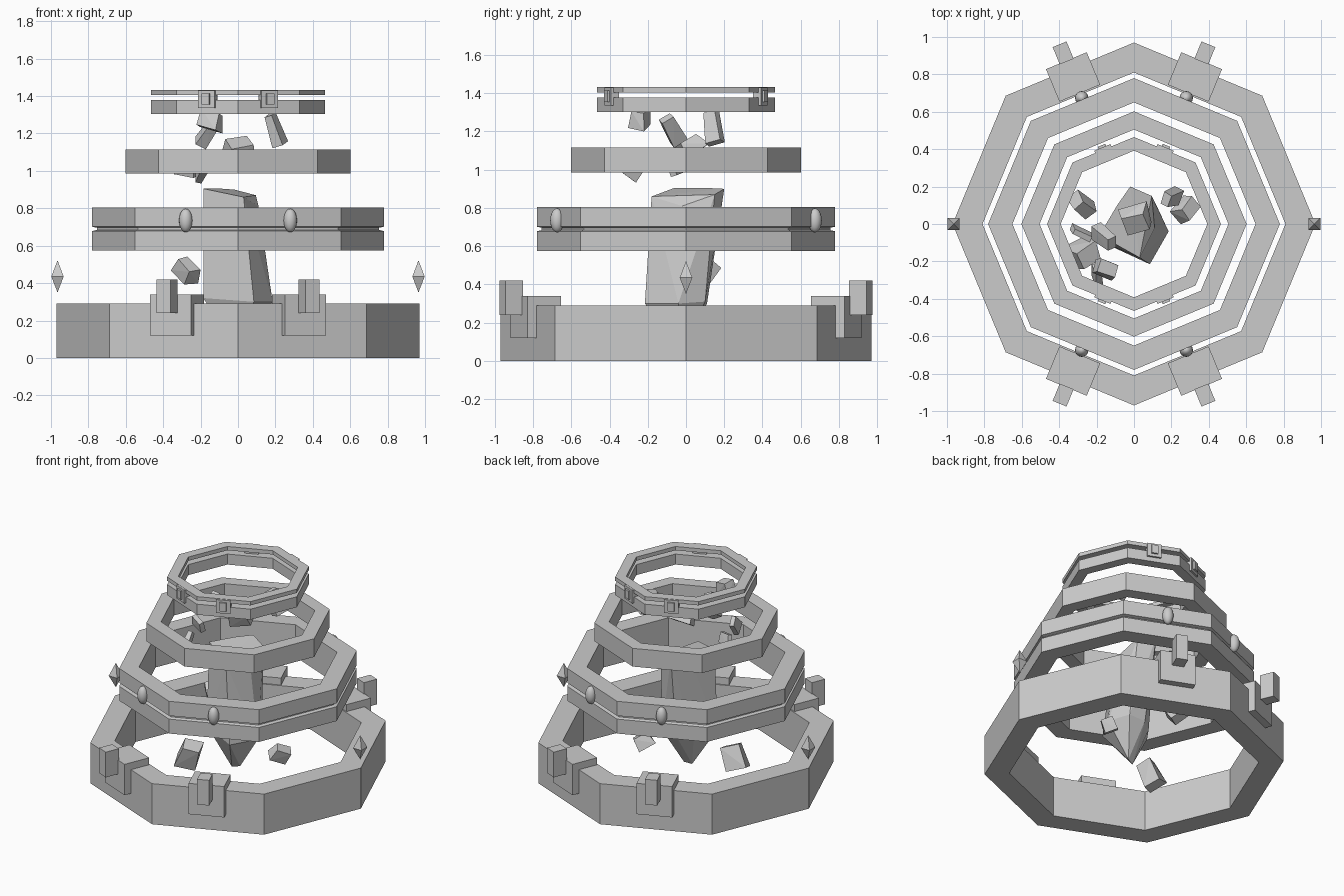
import bpy, bmesh, math, random
from mathutils import Vector, Matrix, Euler

if "Cube" in bpy.data.objects:
    bpy.data.objects.remove(bpy.data.objects["Cube"])

random.seed(4)
FACES = [math.radians(a) for a in (67.5, 112.5, 247.5, 292.5)]


def finish(name, bm):
    bmesh.ops.recalc_face_normals(bm, faces=bm.faces[:])
    me = bpy.data.meshes.new(name)
    bm.to_mesh(me)
    bm.free()
    ob = bpy.data.objects.new(name, me)
    bpy.context.collection.objects.link(ob)
    return ob


def ring(name, profile, sides=8):
    """Revolve a closed (radius, z) profile into an octagonal ring."""
    bm = bmesh.new()
    loops = []
    for i in range(sides):
        a = 2 * math.pi * i / sides
        loops.append([bm.verts.new((r * math.cos(a), r * math.sin(a), z)) for r, z in profile])
    n = len(profile)
    for i in range(sides):
        p, q = loops[i], loops[(i + 1) % sides]
        for j in range(n):
            k = (j + 1) % n
            bm.faces.new((p[j], q[j], q[k], p[k]))
    return finish(name, bm)


def band(name, r_in, r_out, z0, z1):
    return ring(name, [(r_in, z0), (r_out, z0), (r_out, z1), (r_in, z1)])


def face_box(name, angle, r0, r1, half_width, z0, z1):
    """Box sitting on an octagon face, given by radial range, width and height."""
    bm = bmesh.new()
    m = (Matrix.Rotation(angle, 4, 'Z')
         @ Matrix.Translation(((r0 + r1) / 2, 0, (z0 + z1) / 2))
         @ Matrix.Diagonal((r1 - r0, 2 * half_width, z1 - z0, 1)))
    bmesh.ops.create_cube(bm, size=1, matrix=m)
    return finish(name, bm)


def hull(name, points):
    bm = bmesh.new()
    for p in points:
        bm.verts.new(p)
    res = bmesh.ops.convex_hull(bm, input=bm.verts[:])
    loose = [g for g in set(res["geom_interior"] + res["geom_unused"])
             if isinstance(g, bmesh.types.BMVert)]
    bmesh.ops.delete(bm, geom=loose, context='VERTS')
    return finish(name, bm)


def chip(name, loc, size, rot):
    """Irregular tapered block of rock."""
    turn = Euler([math.radians(r) for r in rot]).to_matrix()
    pts = []
    for x in (-.5, .5):
        for y in (-.5, .5):
            for z in (-.5, .5):
                k = random.uniform(0.8, 1.1) * (0.85 if z > 0 else 1.0)
                v = Vector((x * size[0] * k, y * size[1] * k, z * size[2]))
                pts.append(turn @ v + Vector(loc))
    return hull(name, pts)


# Four stacked octagonal rings
band("base_ring", .81, .97, 0, .29)
ring("lower_ring", [(.65, .575), (.78, .575), (.78, .678), (.755, .684),
                    (.755, .696), (.78, .702), (.78, .805), (.65, .805)])
band("middle_ring", .505, .602, .985, 1.115)
band("top_ring_lower", .392, .465, 1.303, 1.378)
band("top_ring_upper", .392, .465, 1.405, 1.432)

# Lugs, gems and clips on the front and back faces
for i, a in enumerate(FACES):
    face_box(f"base_lug_{i}", a, .757, .945, .118, .12, .34)
    face_box(f"base_peg_{i}", a, .94, 1.04, .04, .24, .42)
    face_box(f"top_clip_{i}", a, .40, .443, .047, 1.335, 1.43)
    face_box(f"top_clip_pin_{i}", a, .44, .455, .022, 1.355, 1.415)
    bm = bmesh.new()
    m = (Matrix.Translation((.73 * math.cos(a), .73 * math.sin(a), .735))
         @ Matrix.Diagonal((.036, .036, .063, 1)))
    bmesh.ops.create_uvsphere(bm, u_segments=16, v_segments=10, radius=1, matrix=m)
    for f in bm.faces:
        f.smooth = True
    finish(f"gem_{i}", bm)

# Floating side crystals
for side, s in (("left", -1), ("right", 1)):
    c, w = s * .965, .033
    hull(f"{side}_crystal", [(c + x * w, y * w, .435) for x in (-1, 1) for y in (-1, 1)]
         + [(c, 0, .35), (c, 0, .522)])

# Central leaning rock with a pointed foot
hull("core_rock", [
    (-.185, -.06, .905), (-.09, .10, .905), (-.02, .20, .90), (.095, .15, .87),
    (.11, -.02, .81), (.03, -.18, .86),
    (-.185, -.09, .32), (-.09, .04, .30), (0, .11, .30), (.12, .10, .31),
    (.185, -.04, .30), (.085, -.215, .30),
    (-.02, -.04, .05), (.03, -.02, .06)])

# Loose rock chips: location, size, rotation in degrees
CHIPS = [
    ((-.28, .10, .47), (.14, .09, .09), (15, 40, -40)),
    ((-.27, -.16, .12), (.15, .13, .16), (20, 15, 30)),
    ((.28, .08, .18), (.12, .09, .09), (20, 25, 50)),
    ((.20, .14, 1.22), (.06, .09, .17), (15, -15, -25)),
    ((-.16, -.07, 1.21), (.06, .08, .16), (35, 25, 20)),
    ((.01, .02, 1.12), (.16, .14, .08), (30, -10, 15)),
    ((-.15, -.24, 1.27), (.13, .09, .09), (-10, 15, -20)),
    ((-.28, -.05, 1.01), (.13, .04, .07), (15, 10, -25)),
    ((-.20, -.27, 1.00), (.04, .10, .10), (-35, 10, 15)),
]
for i, (loc, size, rot) in enumerate(CHIPS):
    chip(f"rock_chip_{i}", loc, size, rot)
